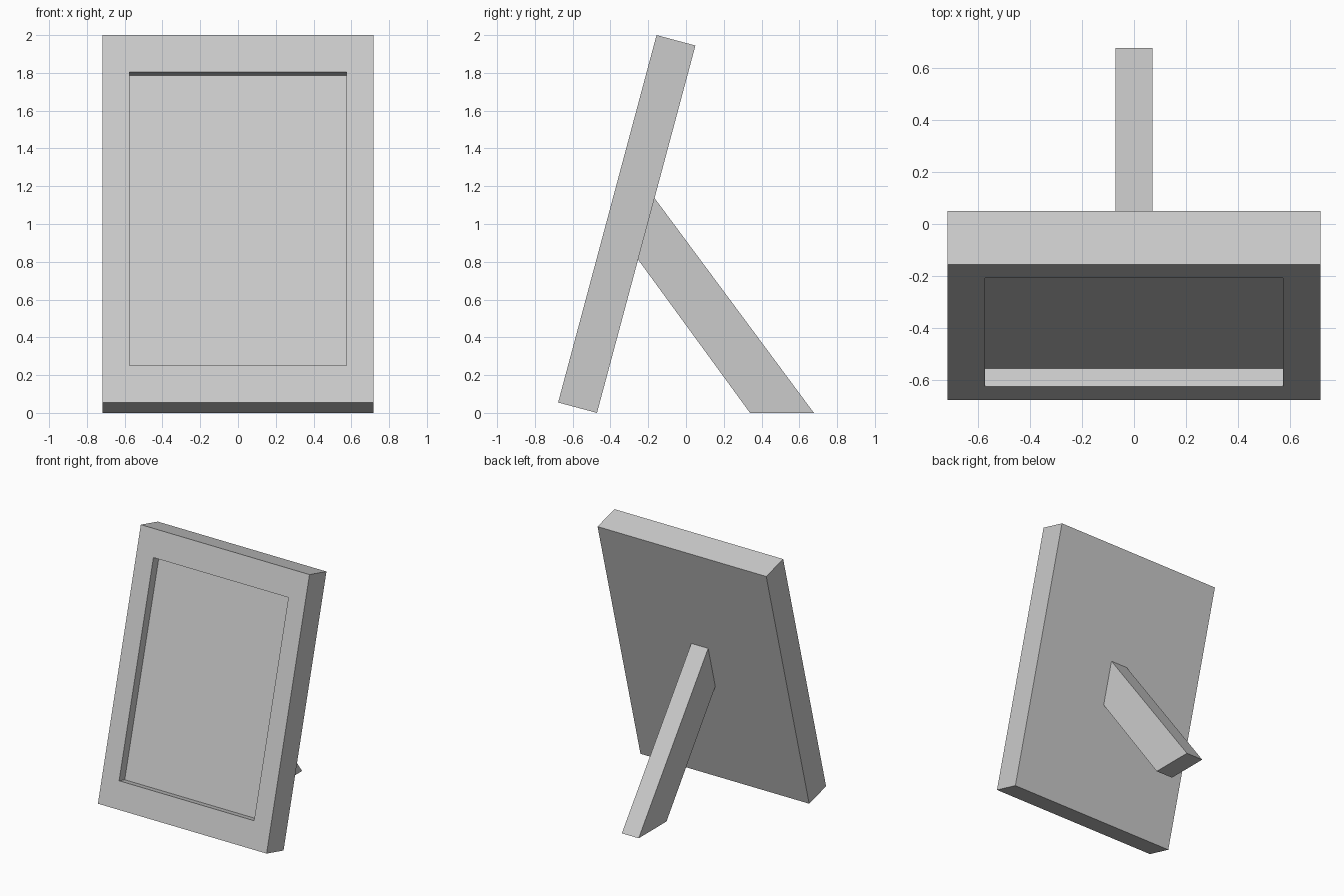
import bpy, bmesh
from math import radians, sin, cos, tan
from mathutils import Matrix

if "Cube" in bpy.data.objects:
    bpy.data.objects.remove(bpy.data.objects["Cube"])

TILT = radians(15)
W, T = 1.434, 0.213                      # frame width, thickness
L = (2 - T * sin(TILT)) / cos(TILT)      # frame length along the slope
HALF_Y = 0.677


def add_object(name, bm):
    bmesh.ops.recalc_face_normals(bm, faces=bm.faces)
    mesh = bpy.data.meshes.new(name)
    bm.to_mesh(mesh)
    bm.free()
    obj = bpy.data.objects.new(name, mesh)
    bpy.context.collection.objects.link(obj)
    return obj


# Frame: upright slab, front face scaled in and pushed back for the picture recess
bm = bmesh.new()
bmesh.ops.create_cube(bm, size=1)
bmesh.ops.scale(bm, vec=(W, T, L), verts=bm.verts)
bmesh.ops.translate(bm, vec=(0, T / 2, L / 2), verts=bm.verts)
bm.normal_update()
front = min(bm.faces, key=lambda f: f.calc_center_median().y)
bmesh.ops.inset_individual(bm, faces=[front], thickness=0.05)
for v in front.verts:
    v.co.x = (1 if v.co.x > 0 else -1) * W * 0.4
    v.co.z = L * (0.9 if v.co.z > L / 2 else 0.1)
    v.co.y = 0
recess = bmesh.ops.extrude_discrete_faces(bm, faces=[front])["faces"][0]
bmesh.ops.translate(bm, vec=(0, T / 3, 0), verts=recess.verts)

# Lean the slab back so its rear lower edge rests on the ground
bm.transform(Matrix.Translation((0, -HALF_Y, T * sin(TILT))) @ Matrix.Rotation(-TILT, 4, 'X'))
add_object("picture_frame", bm)

# Support leg: side profile, meeting the leaning back, extruded across x
back_y = -HALF_Y + T * cos(TILT)
profile = [(back_y + z * tan(TILT), z) for z in (1.137, 0.812)] + [(0.339, 0), (HALF_Y, 0)]
leg_w = 0.143
bm = bmesh.new()
side = bm.faces.new([bm.verts.new((-leg_w / 2, y, z)) for y, z in profile])
ext = bmesh.ops.extrude_face_region(bm, geom=[side])
bmesh.ops.translate(bm, vec=(leg_w, 0, 0),
                    verts=[g for g in ext["geom"] if isinstance(g, bmesh.types.BMVert)])
add_object("support_leg", bm)
